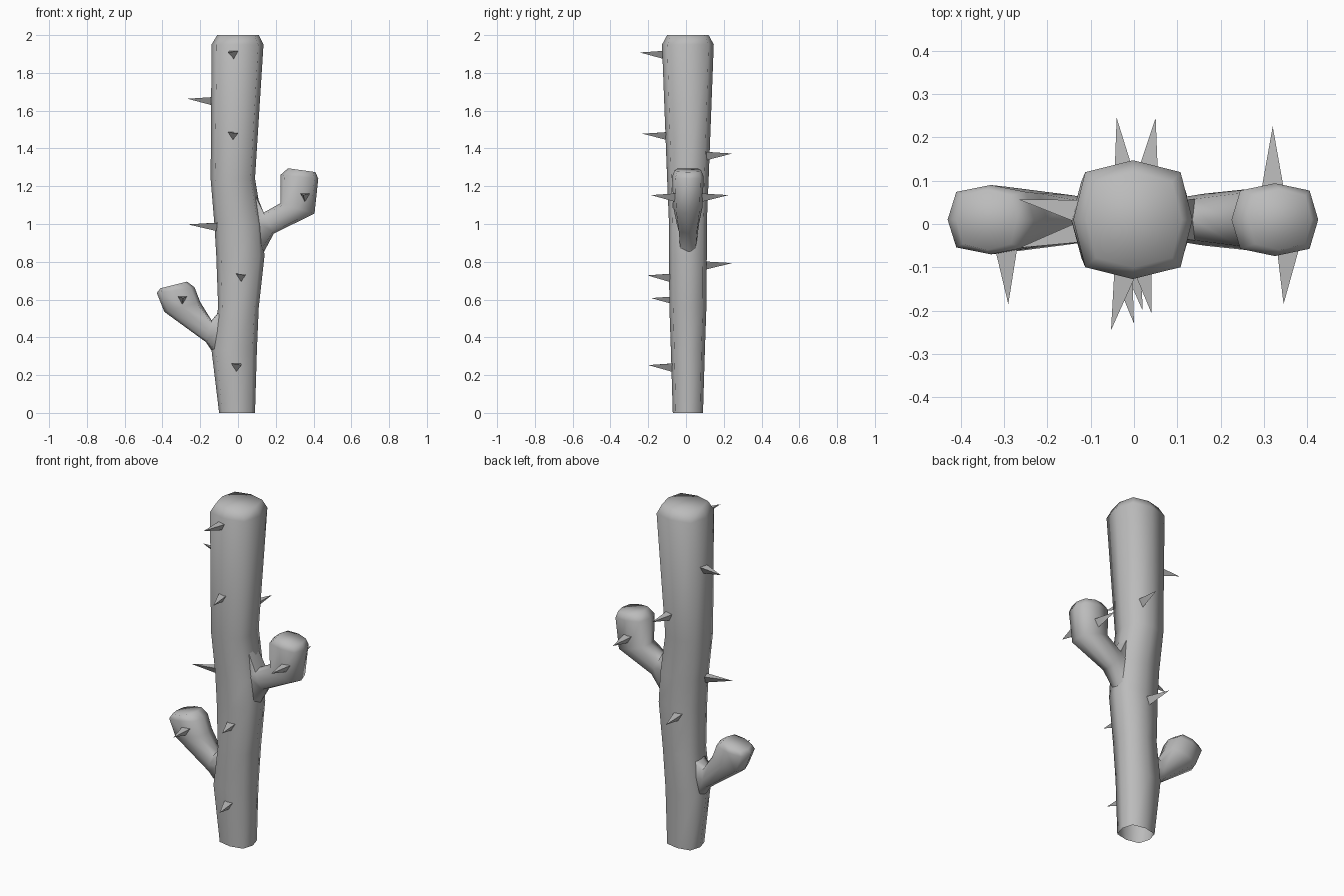
import bpy, bmesh, math
from mathutils import Vector, Matrix

cube = bpy.data.objects.get("Cube")
if cube:
    bpy.data.objects.remove(cube, do_unlink=True)

grey = bpy.data.materials.new("plain_grey")
grey.use_nodes = True
COLOUR = (0.5, 0.5, 0.5, 1)
grey.diffuse_color = COLOUR
grey.node_tree.nodes["Principled BSDF"].inputs["Base Color"].default_value = COLOUR

DEPTH_CENTRE = 0.01
DIAGONAL = 0.8


def loft(name, rows):
    """Skin rounded-square octagons; each row is (inner x, z), (outer x, z), half depth."""
    bm = bmesh.new()
    rings = []
    for a, b, half in rows:
        a = Vector((a[0], DEPTH_CENTRE, a[1]))
        b = Vector((b[0], DEPTH_CENTRE, b[1]))
        mid, side = (a + b) / 2, (b - a) / 2
        ring = []
        for i in range(8):
            angle = i * math.pi / 4
            c, s = math.cos(angle), math.sin(angle)
            if i % 2:
                c, s = math.copysign(DIAGONAL, c), math.copysign(DIAGONAL, s)
            ring.append(bm.verts.new(mid + side * c + Vector((0, half * s, 0))))
        rings.append(ring)
    for low, high in zip(rings, rings[1:]):
        for i in range(8):
            j = (i + 1) % 8
            bm.faces.new((low[i], low[j], high[j], high[i]))
    bm.faces.new(rings[-1])
    bmesh.ops.recalc_face_normals(bm, faces=bm.faces)
    mesh = bpy.data.meshes.new(name)
    bm.to_mesh(mesh)
    bm.free()
    mesh.materials.append(grey)
    obj = bpy.data.objects.new(name, mesh)
    bpy.context.collection.objects.link(obj)
    bpy.ops.object.select_all(action="DESELECT")
    obj.select_set(True)
    bpy.context.view_layer.objects.active = obj
    bpy.ops.object.shade_smooth_by_angle(angle=math.radians(80))
    return obj


def spike(name, base, tip):
    """Three-sided thorn from base to tip, one edge downwards."""
    base, tip = Vector(base), Vector(tip)
    axis = tip - base
    turn = axis.to_track_quat("Z", "Y").to_matrix() @ Matrix.Rotation(math.pi, 3, "Z")
    bpy.ops.mesh.primitive_cone_add(vertices=3, radius1=0.03, radius2=0, depth=axis.length,
                                    location=(base + tip) / 2, rotation=turn.to_euler())
    obj = bpy.context.object
    obj.name = name
    obj.data.materials.append(grey)


# Trunk, open at the bottom: height, left edge, right edge, half depth
trunk_profile = [
    (0, -0.10, 0.09, 0.08),
    (0.33, -0.14, 0.10, 0.09),
    (0.56, -0.105, 0.11, 0.098),
    (0.83, -0.115, 0.14, 0.1),
    (1.0, -0.125, 0.13, 0.1),
    (1.24, -0.145, 0.09, 0.11),
    (1.95, -0.14, 0.135, 0.137),
    (2.0, -0.11, 0.11, 0.11),
]
loft("trunk", [((l, z), (r, z), h) for z, l, r, h in trunk_profile])

# Side branches
loft("upper_branch", [
    ((0.08, 1.2), (0.12, 0.82), 0.05),
    ((0.135, 1.06), (0.19, 0.95), 0.06),
    ((0.225, 1.11), (0.405, 1.055), 0.076),
    ((0.225, 1.26), (0.425, 1.24), 0.084),
    ((0.265, 1.295), (0.41, 1.275), 0.07),
])
loft("lower_branch", [
    ((-0.08, 0.56), (-0.12, 0.3), 0.05),
    ((-0.14, 0.49), (-0.17, 0.375), 0.058),
    ((-0.2, 0.587), (-0.39, 0.535), 0.076),
    ((-0.23, 0.665), (-0.43, 0.635), 0.08),
    ((-0.27, 0.695), (-0.41, 0.66), 0.07),
])

# Front thorns: height, base x, base y, tip x, tip y
front = [
    (1.905, -0.02, -0.11, -0.053, -0.245),
    (1.475, -0.03, -0.09, 0, -0.23),
    (0.725, 0.015, -0.08, 0.04, -0.205),
    (0.25, -0.01, -0.07, 0.02, -0.2),
    (0.605, -0.295, -0.055, -0.29, -0.185),
    (1.15, 0.355, -0.055, 0.345, -0.185),
]
# Back thorns, same order
back = [
    (1.37, 0.03, 0.105, 0.05, 0.245),
    (0.79, -0.02, 0.095, -0.04, 0.245),
    (1.15, 0.32, 0.08, 0.32, 0.225),
]
# Side thorns, same order
side = [
    (1.66, -0.13, 0.03, -0.267, 0.057),
    (0.995, -0.11, -0.015, -0.265, -0.055),
]
for label, group in (("front", front), ("back", back), ("side", side)):
    for n, (z, bx, by, tx, ty) in enumerate(group):
        spike(f"{label}_thorn_{n + 1}", (bx, by, z - 0.003), (tx, ty, z + 0.003))
